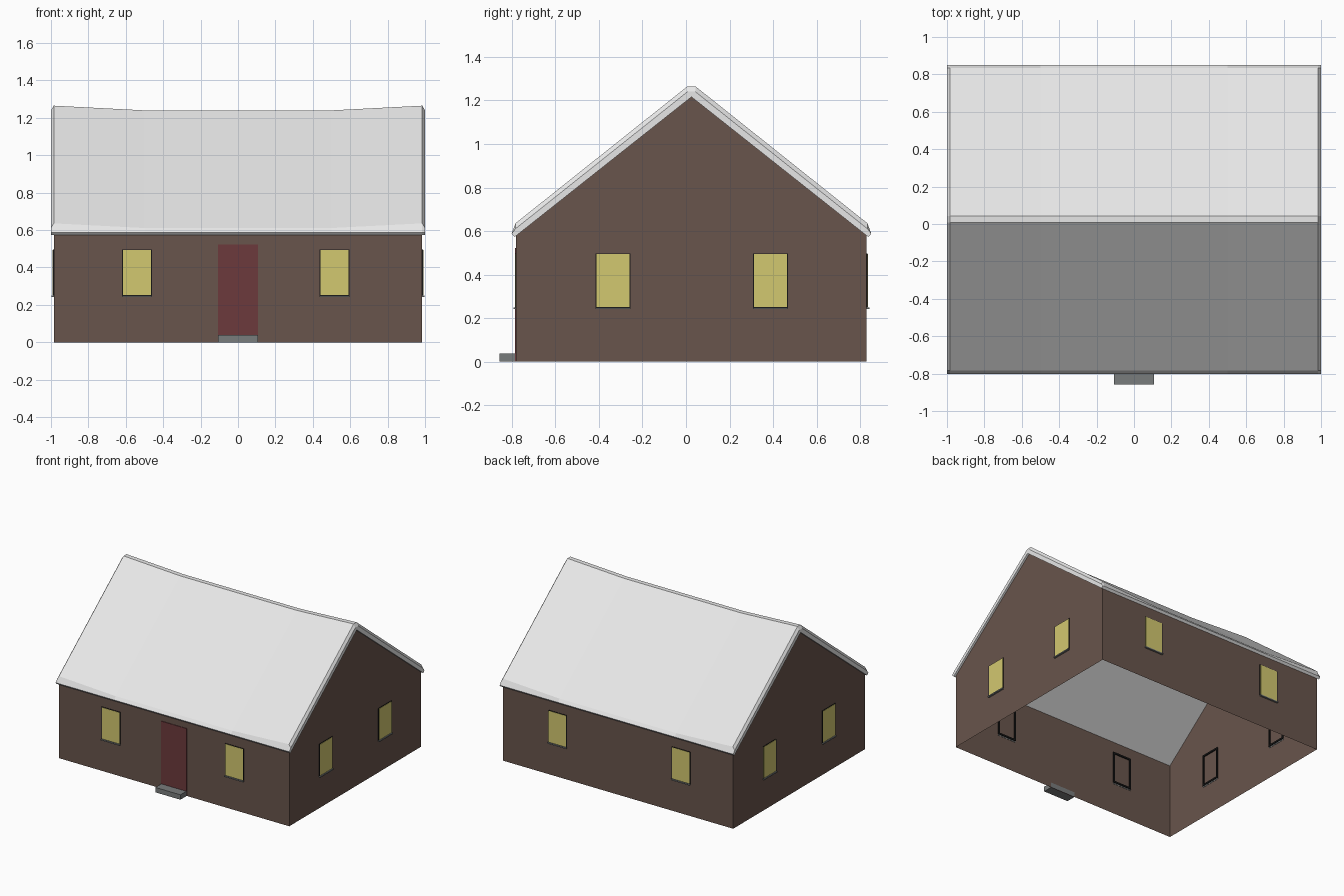
import bpy, bmesh
from mathutils import Matrix, Vector
from math import pi

if "Cube" in bpy.data.objects:
    bpy.data.objects.remove(bpy.data.objects["Cube"])

CY = 0.025             # centre line of the house
HX, HY = 0.985, 0.805  # half sizes of the walls


def material(name, col):
    m = bpy.data.materials.new(name)
    m.diffuse_color = (*col, 1)
    m.use_nodes = True
    m.node_tree.nodes["Principled BSDF"].inputs["Base Color"].default_value = m.diffuse_color
    return m


BROWN = material("brown_wall", (0.14, 0.09, 0.072))
WHITE = material("snow_white", (0.8, 0.8, 0.8))
YELLOW = material("warm_yellow", (0.65, 0.58, 0.16))
BLACK = material("black_frame", (0.008, 0.008, 0.008))
RED = material("dark_red", (0.15, 0.042, 0.045))
GREY = material("stone_grey", (0.19, 0.2, 0.2))


def finish(name, bm, mat, recalc=True):
    if recalc:
        bmesh.ops.recalc_face_normals(bm, faces=bm.faces)
    me = bpy.data.meshes.new(name)
    bm.to_mesh(me)
    bm.free()
    me.materials.append(mat)
    ob = bpy.data.objects.new(name, me)
    bpy.context.collection.objects.link(ob)
    return ob


def boxes(name, mat, ranges, matrix=Matrix()):
    bm = bmesh.new()
    for x0, x1, y0, y1, z0, z1 in ranges:
        m = (Matrix.Translation(((x0 + x1) / 2, (y0 + y1) / 2, (z0 + z1) / 2))
             @ Matrix.Diagonal((x1 - x0, y1 - y0, z1 - z0, 1)))
        bmesh.ops.create_cube(bm, size=1, matrix=matrix @ m)
    return finish(name, bm, mat)


# walls: open shell, gables at both ends, no floor
bm = bmesh.new()
profile = [(-HY, 0), (-HY, 0.582), (0, 1.218), (HY, 0.582), (HY, 0)]
left, right = [[bm.verts.new((x, CY + y, z)) for y, z in profile] for x in (-HX, HX)]
bm.faces.new(left[::-1])
bm.faces.new(right)
bm.faces.new((left[0], right[0], right[1], left[1]))
bm.faces.new((left[3], right[3], right[4], left[4]))
walls = finish("walls", bm, BROWN, recalc=False)
for p in walls.data.polygons:
    c = p.center - Vector((0, CY, p.center.z))
    if p.normal.dot(c) < 0:
        p.flip()

# snowy roof: chevron sections, sagging between the ends
bm = bmesh.new()
sections = []
for x, top in ((-1, 1.243), (-0.985, 1.268), (-0.5, 1.243),
               (0.5, 1.243), (0.985, 1.268), (1, 1.243)):
    half = [(0.018, top - 0.003), (0.808, top - 0.632), (0.826, 0.588), (0.812, 0.573)]
    ring = half + [(0, 1.216)] + [(-y, z) for y, z in half[::-1]]
    sections.append([bm.verts.new((x, CY + y, z)) for y, z in ring])
for a, b in zip(sections, sections[1:]):
    for i in range(len(a)):
        j = (i + 1) % len(a)
        bm.faces.new((a[i], a[j], b[j], b[i]))
bm.faces.new(sections[0])
bm.faces.new(sections[-1][::-1])
finish("roof", bm, WHITE)


# windows: local x along the wall, local -y outwards
def window(name, matrix):
    w, z0, z1, t = 0.08, 0.25, 0.497, 0.013
    boxes(name + "_frame", BLACK, [
        (-w, -w + t, -0.004, 0.008, z0, z1), (w - t, w, -0.004, 0.008, z0, z1),
        (-w + t, w - t, -0.004, 0.008, z0, z0 + t),
        (-w + t, w - t, -0.004, 0.008, z1 - t, z1)], matrix)
    boxes(name + "_pane", YELLOW,
          [(-w + 0.005, w - 0.005, -0.006, -0.001, z0 + 0.002, z1 - 0.003)], matrix)
    boxes(name + "_sill", GREY, [(-w, w, -0.013, 0.002, 0.241, 0.25)], matrix)


for k, s in (("a", -0.54), ("b", 0.517)):
    window("front_window_" + k, Matrix.Translation((s, CY - HY, 0)))
    window("back_window_" + k, Matrix.Translation((s, CY + HY, 0)) @ Matrix.Rotation(pi, 4, 'Z'))
for k, s in (("a", -0.335), ("b", 0.388)):
    window("right_window_" + k, Matrix.Translation((HX, s, 0)) @ Matrix.Rotation(pi / 2, 4, 'Z'))
    window("left_window_" + k, Matrix.Translation((-HX, s, 0)) @ Matrix.Rotation(-pi / 2, 4, 'Z'))

# door and doorstep
boxes("door", RED, [(-0.108, 0.108, CY - HY - 0.005, CY - HY - 0.0005, 0, 0.523)])
boxes("doorstep", GREY, [(-0.107, 0.107, -0.857, CY - HY, 0, 0.038)])
